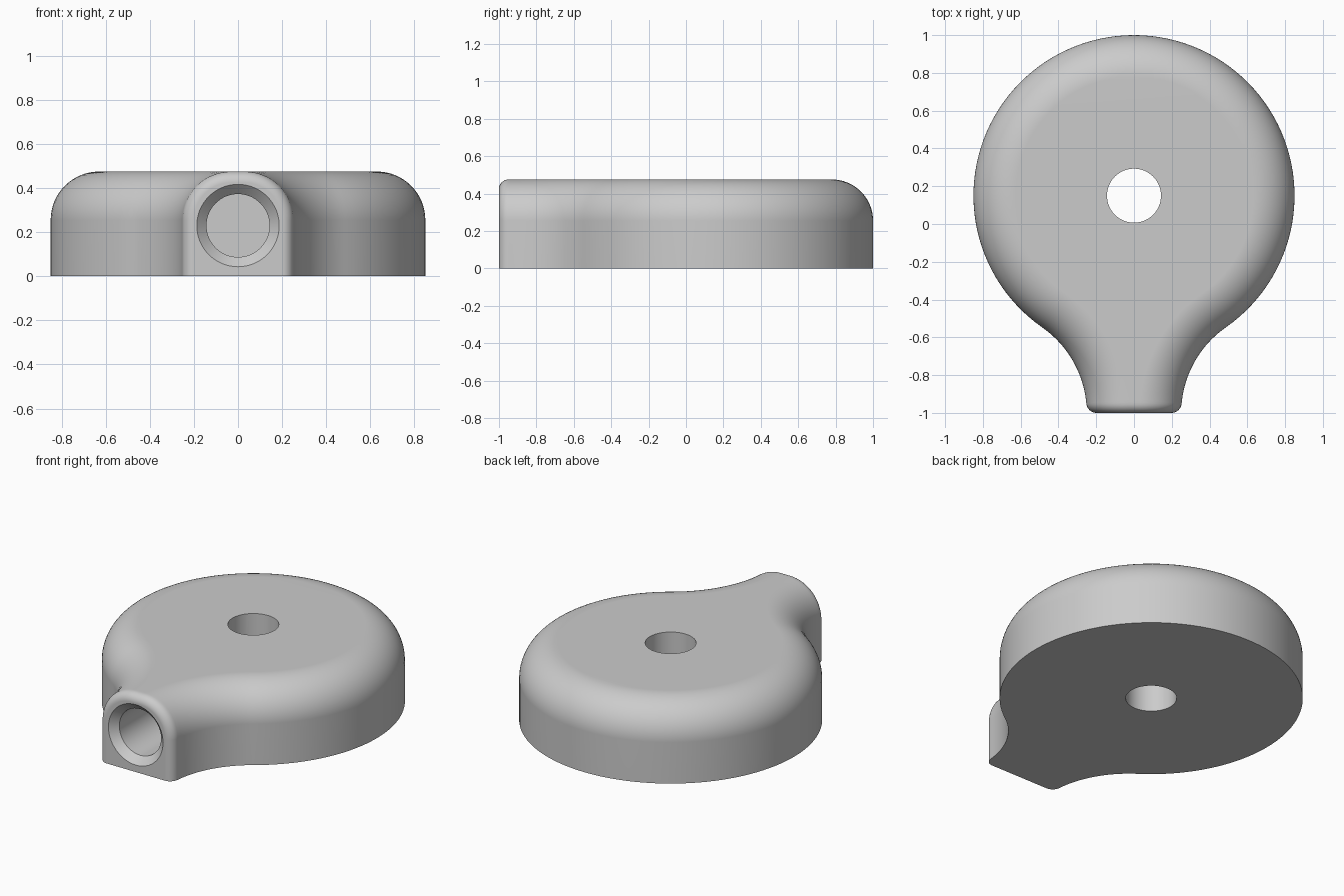
import bpy
import bmesh
from math import sin, cos, pi, sqrt, asin, atan2

cube = bpy.data.objects.get("Cube")
if cube:
    bpy.data.objects.remove(cube, do_unlink=True)

# Main sizes
HEIGHT, ROUND, EDGE = 0.475, 0.22, 0.05      # body height, top rounding, neck end rounding
DISC_Y, DISC_R = 0.15, 0.85                  # round body
NECK_X, FRONT = 0.25, -1.0                   # neck half width and end
HOLE_R, BORE_Z, CHAMFER = 0.143, 0.23, 0.044

# Concave flank arc, tangent to the disc and square to the neck end
drop = DISC_Y - FRONT
FLANK_R = (NECK_X**2 + drop**2 - DISC_R**2) / (2 * (DISC_R - NECK_X))
FLANK_X = NECK_X + FLANK_R
TANGENT = atan2(drop, FLANK_X)


def loft(name, sections):
    """Skin closed sections of equal length and cap both ends."""
    bm = bmesh.new()
    rings = [[bm.verts.new(p) for p in s] for s in sections]
    n = len(rings[0])
    for a, b in zip(rings, rings[1:]):
        for i in range(n):
            j = (i + 1) % n
            bm.faces.new((a[i], a[j], b[j], b[i]))
    bm.faces.new(rings[0])
    if sections[-1][0] != sections[-1][-1]:
        bm.faces.new(rings[-1])
    bmesh.ops.remove_doubles(bm, verts=bm.verts, dist=0.0001)
    bmesh.ops.recalc_face_normals(bm, faces=bm.faces)
    mesh = bpy.data.meshes.new(name)
    bm.to_mesh(mesh)
    bm.free()
    obj = bpy.data.objects.new(name, mesh)
    bpy.context.collection.objects.link(obj)
    return obj


def body_section(outline):
    """Arch-shaped section; outline(inset) gives x, y on the right side."""
    side = []
    steps = 16
    for k in range(-1, steps + 1):
        phi = max(k, 0) / steps * pi / 2
        x, y = outline(ROUND * (1 - cos(phi)))
        z = 0 if k < 0 else HEIGHT - ROUND + ROUND * sin(phi)
        t = min(max(0, FRONT + EDGE - y), EDGE)
        e = EDGE - sqrt(EDGE**2 - t**2)
        side.append((max(x, 0) - e * cos(phi), y, z - (e * sin(phi) if k >= 0 else 0)))
    if side[0][0] < 0.0001:
        side = [(0, y, z) for x, y, z in side]
    return side + [(-x, y, z) for x, y, z in reversed(side)]


def flank(angle):
    return lambda d: (FLANK_X - (FLANK_R + d) * cos(angle),
                      FRONT + (FLANK_R + d) * sin(angle))


def disc(angle):
    return lambda d: ((DISC_R - d) * cos(angle), DISC_Y + (DISC_R - d) * sin(angle))


# Body: rounded neck end, concave flanks, then the disc
start = asin(EDGE / FLANK_R)
outlines = [flank(asin(EDGE * (1 - cos(i / 8 * pi / 2)) / FLANK_R)) for i in range(8)]
outlines = [flank(asin(EDGE * (1 - sin(pi / 2 * (1 - i / 8))) / FLANK_R)) for i in range(8)]
outlines += [flank(start + (TANGENT - start) * i / 20) for i in range(20)]
outlines += [disc(-TANGENT + (pi / 2 + TANGENT) * i / 48) for i in range(49)]
body = loft("rounded_body", [body_section(o) for o in outlines])


# Cutters for the vertical hole and the chamfered blind bore
def circle(radius, place, n=64):
    return [place(radius * cos(2 * pi * i / n), radius * sin(2 * pi * i / n))
            for i in range(n)]


hole = loft("centre_hole_cutter",
            [circle(HOLE_R, lambda u, v, z=z: (u, DISC_Y + v, z)) for z in (-0.1, 0.6)])
bore_profile = [(FRONT - 0.02, HOLE_R + CHAMFER + 0.02),
                (FRONT + CHAMFER, HOLE_R), (FRONT + 0.6, HOLE_R)]
bore = loft("neck_bore_cutter",
            [circle(r, lambda u, v, y=y: (u, y, BORE_Z + v)) for y, r in bore_profile])

bpy.ops.object.select_all(action='DESELECT')
bpy.context.view_layer.objects.active = body
body.select_set(True)
for cutter in (hole, bore):
    cutter.hide_render = True
    mod = body.modifiers.new("cut", 'BOOLEAN')
    mod.operation = 'DIFFERENCE'
    mod.solver = 'EXACT'
    mod.object = cutter
    bpy.ops.object.modifier_apply(modifier=mod.name)
    bpy.data.objects.remove(cutter, do_unlink=True)

# Smooth shading with crisp hole rims and flat faces
bpy.ops.object.shade_smooth_by_angle(angle=0.52)
weighted = body.modifiers.new("weighted_normals", 'WEIGHTED_NORMAL')
weighted.keep_sharp = True

# Colour
grey = bpy.data.materials.new("light_grey")
grey.use_nodes = True
colour = (0.6, 0.6, 0.6, 1)
grey.diffuse_color = colour
grey.node_tree.nodes["Principled BSDF"].inputs["Base Color"].default_value = colour
body.data.materials.clear()
body.data.materials.append(grey)
